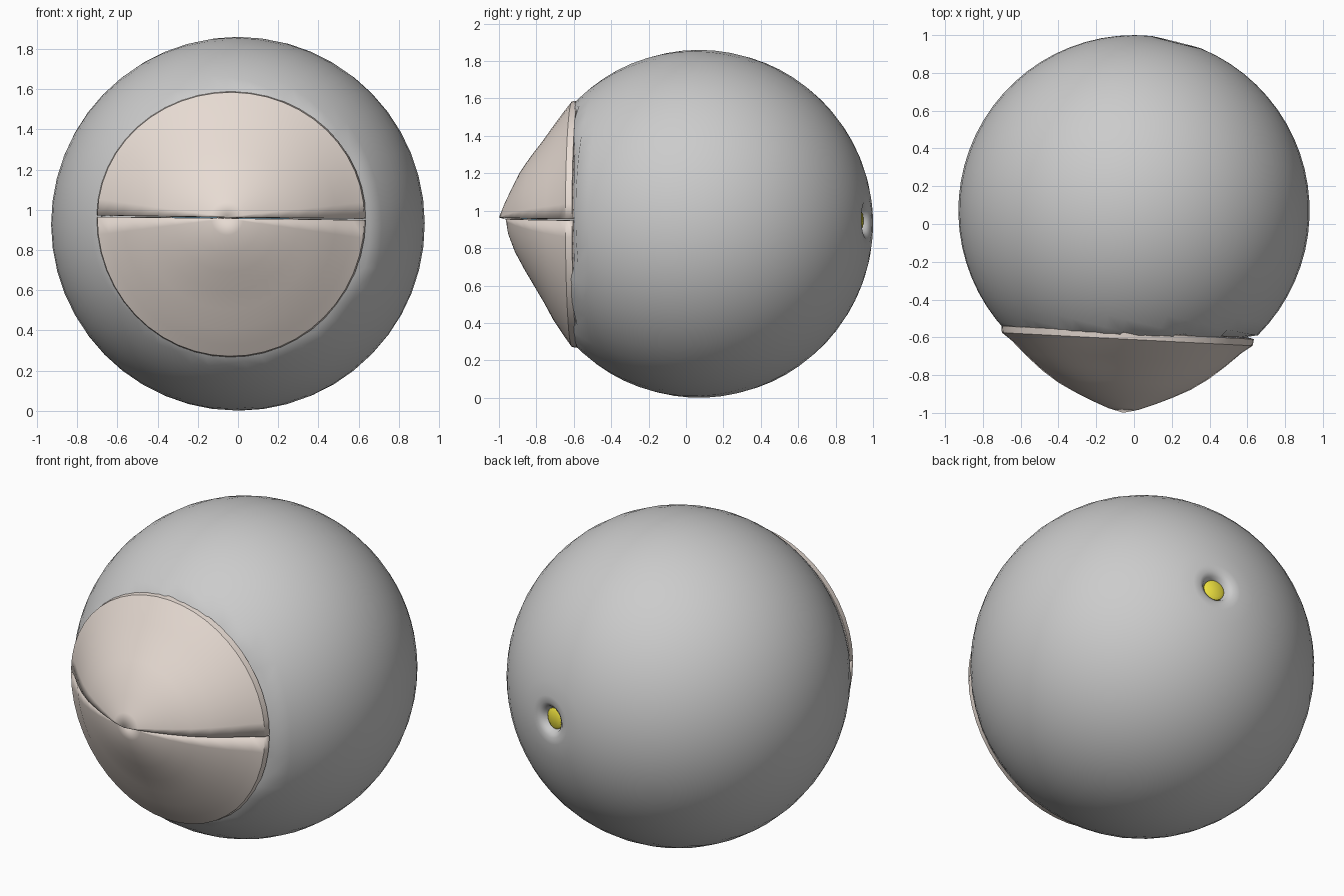
import bpy, bmesh, math
from mathutils import Vector, Matrix

if "Cube" in bpy.data.objects:
    bpy.data.objects.remove(bpy.data.objects["Cube"])

CENTRE = Vector((0, 0.07, 0.93))
R = 0.93


def material(name, rgb):
    m = bpy.data.materials.new(name)
    m.diffuse_color = (*rgb, 1)
    m.use_nodes = True
    m.node_tree.nodes["Principled BSDF"].inputs["Base Color"].default_value = m.diffuse_color
    return m


def make(name, rows, closed, mat=None, cap=False):
    """Skin a grid of points; closed joins each row into a ring."""
    bm = bmesh.new()
    grid = [[bm.verts.new(p) for p in row] for row in rows]
    n = len(grid[0])
    for a, b in zip(grid, grid[1:]):
        for i in range(n if closed else n - 1):
            j = (i + 1) % n
            bm.faces.new((a[i], a[j], b[j], b[i]))
    if cap:
        bm.faces.new(grid[-1])
    bmesh.ops.remove_doubles(bm, verts=bm.verts, dist=1e-5)
    bmesh.ops.recalc_face_normals(bm, faces=bm.faces)
    me = bpy.data.meshes.new(name)
    bm.to_mesh(me)
    bm.free()
    ob = bpy.data.objects.new(name, me)
    bpy.context.collection.objects.link(ob)
    if mat:
        me.materials.append(mat)
    bpy.ops.object.select_all(action='DESELECT')
    ob.select_set(True)
    bpy.context.view_layer.objects.active = ob
    bpy.ops.object.shade_smooth_by_angle(angle=math.radians(40))
    return ob


beige = material("lid_skin", (0.80, 0.71, 0.65))
yellow = material("nerve_yellow", (0.85, 0.75, 0.05))
blue = material("iris_blue", (0.15, 0.4, 0.6))

# Eyeball: lathed about the nerve axis so the pit sits at its pole
axis = Vector((0.22, 0.88, 0.02)).normalized()
turn = axis.to_track_quat('Z', 'Y').to_matrix()


def nerve_ring(r, h, n=48):
    pts = []
    for i in range(n):
        a = math.tau * i / n
        p = turn @ Vector((r * math.cos(a), r * math.sin(a), h))
        p += CENTRE
        if p.y < -0.63:                      # front tucked behind the lids
            p = CENTRE + (p - CENTRE) * 0.94
        pts.append(p)
    return pts


profile = [(0.055, 0.84), (0.06, 0.875), (0.075, 0.905), (0.10, 0.92)]
profile += [(R * math.sin(t), R * math.cos(t))
            for t in [0.15 + (math.pi - 0.15) * k / 32 for k in range(33)]]
make("eyeball", [nerve_ring(r, h) for r, h in profile], True)

# Optic nerve stub inside the pit
make("optic_nerve", [nerve_ring(r, h, 20) for r, h in
                     [(0.06, 0.82), (0.06, 0.885), (0.045, 0.895)]], True, yellow, cap=True)

# Iris disc behind the slit
make("iris", [[Vector((-0.03 + r * math.cos(a), y, 0.94 + r * math.sin(a)))
               for a in [math.tau * i / 32 for i in range(32)]]
              for r, y in [(0.30, -0.80), (0.24, -0.835), (0.12, -0.87), (0.03, -0.88)]],
     True, blue, cap=True)

# Eyelids: half domes, profile depth blended between seam and vertical
RADII = [0.0, 0.08, 0.17, 0.26, 0.35, 0.44, 0.53, 0.61, 0.665, 0.67, 0.63]
SEAM = [-1.0, -0.98, -0.945, -0.905, -0.86, -0.80, -0.725, -0.65, -0.61, -0.575, -0.565]
UPPER = [-1.0, -0.97, -0.93, -0.887, -0.83, -0.765, -0.705, -0.65, -0.61, -0.575, -0.565]
SEAM_LOW = [-0.965, -0.955, -0.93, -0.895, -0.85, -0.795, -0.725, -0.65, -0.61, -0.575, -0.565]
LOWER = [-0.965, -0.95, -0.915, -0.865, -0.81, -0.755, -0.705, -0.65, -0.61, -0.575, -0.565]
tilt = Matrix.Rotation(math.radians(-3), 3, 'Z') @ Matrix.Rotation(math.radians(0.7), 3, 'Y')


def eyelid(name, sign, seam_z, height, seam, vertical):
    rows = []
    for r, ys, yv in zip(RADII, seam, vertical):
        row = []
        for i in range(25):
            a = math.pi * i / 24
            w = math.sin(a)
            p = Vector((r * math.cos(a), ys + (yv - ys) * w + 0.6,
                        sign * r * w * height / 0.67))
            row.append(tilt @ p + Vector((-0.035, -0.6, seam_z)))
        rows.append(row)
    ob = make(name, rows, False, beige)
    # make sure the skin faces outward, then thicken inward
    me = ob.data
    if sum(f.normal.y * f.area for f in me.polygons) > 0:
        me.flip_normals()
    s = ob.modifiers.new("thickness", 'SOLIDIFY')
    s.thickness = 0.025
    s.offset = -1
    return ob


eyelid("upper_eyelid", 1, 0.964, 0.625, SEAM, UPPER)
eyelid("lower_eyelid", -1, 0.956, 0.69, SEAM_LOW, LOWER)
